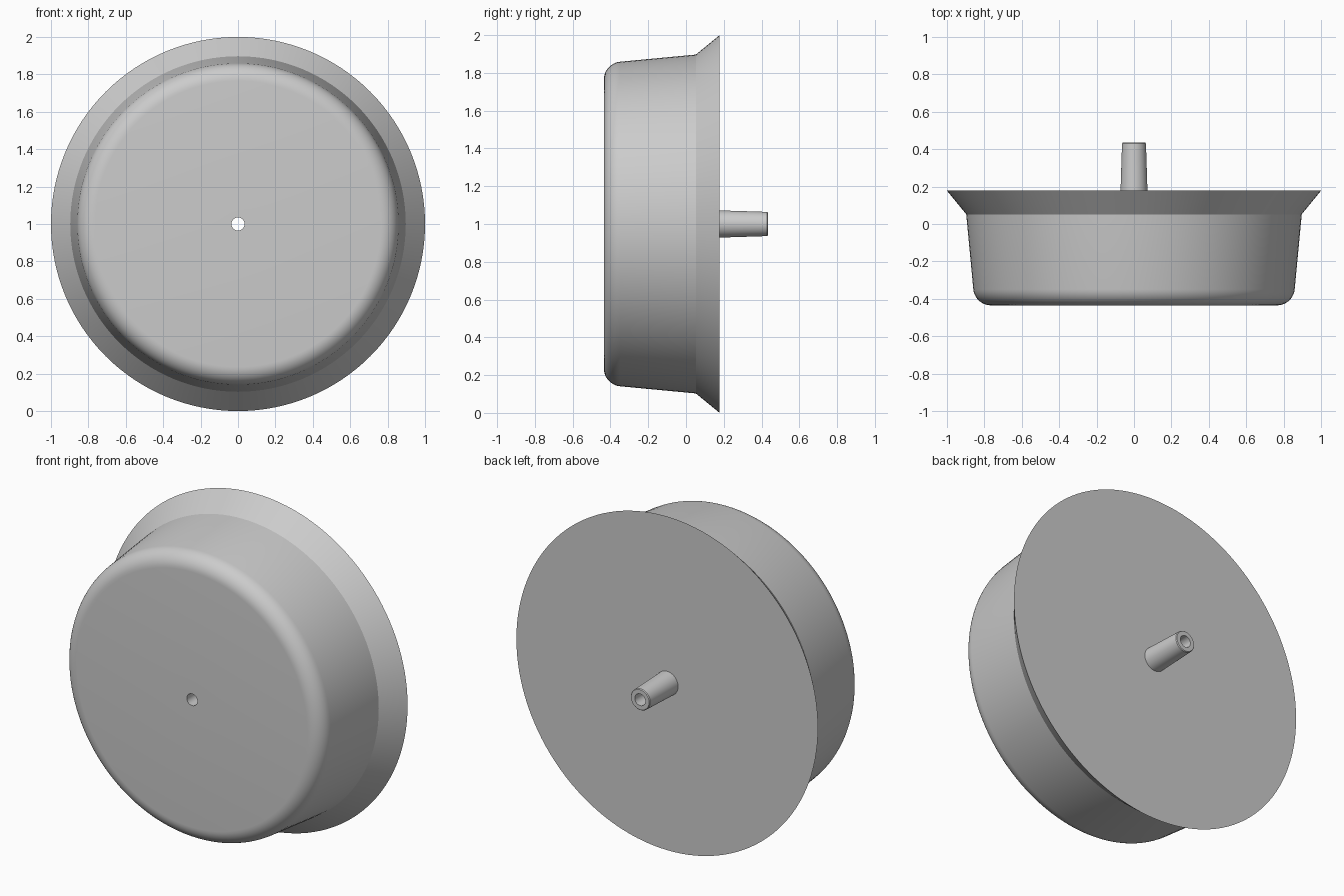
import bpy
import bmesh
from math import sin, cos, tan, atan2, pi, radians
from mathutils import Vector

cube = bpy.data.objects.get("Cube")
if cube:
    bpy.data.objects.remove(cube, do_unlink=True)

SEGMENTS = 128
FRONT, BACK, TIP = -0.435, 0.178, 0.435
HOLE, STEM, STEM_TIP = 0.035, 0.072, 0.064

grey = bpy.data.materials.new("plain_grey")
grey.use_nodes = True
grey.diffuse_color = (0.6, 0.6, 0.6, 1)
grey.node_tree.nodes["Principled BSDF"].inputs["Base Color"].default_value = (0.6, 0.6, 0.6, 1)


def lathe(name, profile):
    """Turn a (radius, y) profile about the front-to-back axis."""
    bm = bmesh.new()
    rings = []
    for r, y in profile:
        angles = [2 * pi * j / SEGMENTS for j in range(SEGMENTS)]
        rings.append([bm.verts.new((r * sin(a), y, 1 + r * cos(a))) for a in angles])
    for a, b in zip(rings, rings[1:]):
        for j in range(SEGMENTS):
            k = (j + 1) % SEGMENTS
            bm.faces.new((a[j], a[k], b[k], b[j]))
    mesh = bpy.data.meshes.new(name)
    bm.to_mesh(mesh)
    bm.free()
    mesh.materials.append(grey)
    obj = bpy.data.objects.new(name, mesh)
    bpy.context.collection.objects.link(obj)
    bpy.ops.object.select_all(action='DESELECT')
    obj.select_set(True)
    bpy.context.view_layer.objects.active = obj
    bpy.ops.object.shade_smooth_by_angle(angle=radians(20))
    return obj


def front_fillet(corner, shoulder, radius, steps=10):
    """Round the corner between the flat front and the tapered side."""
    side = Vector(shoulder) - Vector(corner)
    lean = atan2(side.x, side.y)
    sweep = pi / 2 - lean
    centre_r = corner[0] - radius * tan(sweep / 2)
    centre_y = corner[1] + radius
    return [(centre_r + radius * sin(sweep * i / steps),
             centre_y - radius * cos(sweep * i / steps)) for i in range(steps + 1)]


# Rounded drum with a flared rim and flat back
shoulder, rim = (0.897, 0.052), (1.0, BACK)
drum = [(HOLE, FRONT)]
drum += front_fillet((0.851, FRONT), shoulder, 0.095)
drum += [shoulder, rim, (STEM, BACK)]
lathe("drum_body", drum)

# Tapered hollow stem, with its bore running through to the front
lathe("stem", [(STEM, BACK), (STEM_TIP, TIP - 0.005), (STEM_TIP - 0.004, TIP),
               (HOLE, TIP), (HOLE, FRONT)])
